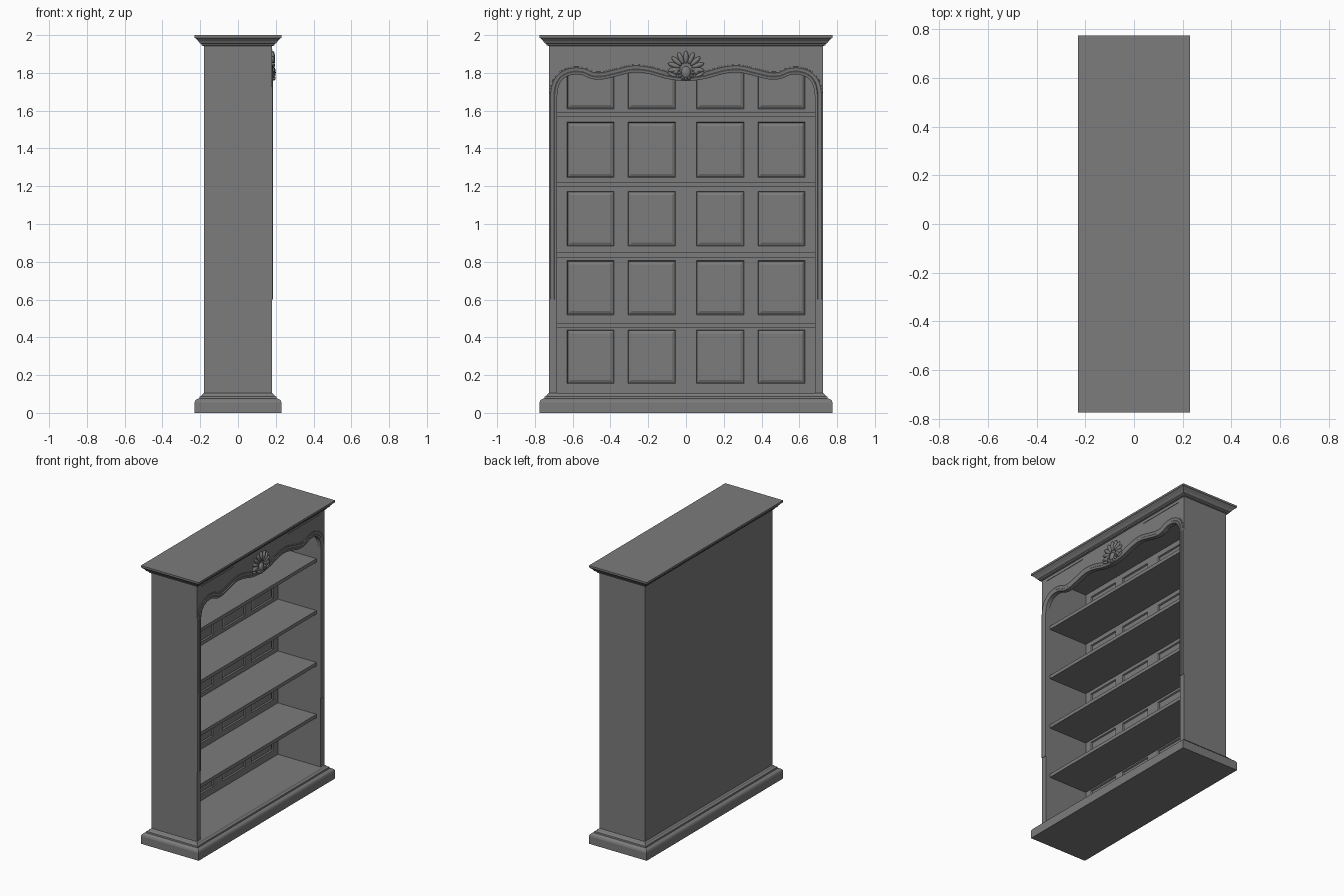
import bpy, bmesh, math
from mathutils import Vector, Matrix

cube = bpy.data.objects.get("Cube")
if cube:
    bpy.data.objects.remove(cube, do_unlink=True)

grey = bpy.data.materials.new("grey_wood")
grey.use_nodes = True
COLOUR = (0.2, 0.2, 0.2, 1)
grey.diffuse_color = COLOUR
grey.node_tree.nodes["Principled BSDF"].inputs["Base Color"].default_value = COLOUR

HALF_X, HALF_Y, INNER_Y = 0.18, 0.725, 0.682
BACK_X, FLOOR, CEILING = -0.16, 0.105, 1.945
PITCH = 0.373


def finish(name, bm, smooth=False):
    bmesh.ops.recalc_face_normals(bm, faces=bm.faces)
    mesh = bpy.data.meshes.new(name)
    bm.to_mesh(mesh)
    bm.free()
    mesh.materials.append(grey)
    obj = bpy.data.objects.new(name, mesh)
    bpy.context.collection.objects.link(obj)
    if smooth:
        bpy.ops.object.select_all(action="DESELECT")
        obj.select_set(True)
        bpy.context.view_layer.objects.active = obj
        bpy.ops.object.shade_smooth_by_angle(angle=math.radians(35))
    return obj


def box(name, low, high):
    bm = bmesh.new()
    low, high = Vector(low), Vector(high)
    bmesh.ops.create_cube(bm, size=1, matrix=Matrix.Translation((low + high) / 2)
                          @ Matrix.Diagonal((*(high - low), 1)))
    return finish(name, bm)


def stepped_block(name, profile):
    """Rectangular block whose four sides follow an (overhang, z) profile."""
    bm = bmesh.new()
    rings = []
    for d, z in profile:
        x, y = HALF_X + d, HALF_Y + d
        rings.append([bm.verts.new(p) for p in
                      ((x, y, z), (-x, y, z), (-x, -y, z), (x, -y, z))])
    for a, b in zip(rings, rings[1:]):
        for i in range(4):
            bm.faces.new((a[i], a[i - 1], b[i - 1], b[i]))
    bm.faces.new(rings[0])
    bm.faces.new(rings[-1])
    return finish(name, bm)


def smooth_path(points, steps=6):
    """Catmull-Rom curve through 2D points."""
    p = [Vector(q) for q in points]
    p = [p[0]] + p + [p[-1]]
    out = []
    for a, b, c, d in zip(p, p[1:], p[2:], p[3:]):
        for s in range(steps):
            t = s / steps
            out.append(0.5 * (2 * b + (c - a) * t + (2 * a - 5 * b + 4 * c - d) * t**2
                              + (3 * b - a - 3 * c + d) * t**3))
    return out + [p[-1]]


# Plinth and cornice
stepped_block("plinth", [(0.05, 0), (0.05, 0.055), (0.046, 0.066), (0.036, 0.074),
                         (0.025, 0.076), (0.023, 0.086), (0.012, 0.093),
                         (0.008, 0.1), (0, FLOOR)])
stepped_block("cornice", [(0, CEILING - 0.003), (0.012, CEILING), (0.014, 1.953),
                          (0.024, 1.958), (0.03, 1.968), (0.04, 1.978),
                          (0.046, 1.984), (0.05, 1.986), (0.05, 2)])

# Side walls and shelves
for side, s in (("left", 1), ("right", -1)):
    ys = sorted((s * INNER_Y, s * HALF_Y))
    box(side + "_wall", (-HALF_X, ys[0], 0.1), (HALF_X - 0.005, ys[1], CEILING))
    box(side + "_post", (0.15, ys[0], 0.1), (HALF_X, ys[1], CEILING))
for i in range(4):
    z = 0.45 + i * PITCH
    box(f"shelf_{i + 1}", (BACK_X, -INNER_Y, z), (0.147, INNER_Y, z + 0.025))
box("back_board", (-HALF_X, -INNER_Y, 0.1), (-0.172, INNER_Y, CEILING))

# Panelled inner back: a grid whose panel cells are sunk, with a raised field
bm = bmesh.new()
ys = [-INNER_Y, -0.63, -0.38, -0.308, -0.055, 0.055, 0.308, 0.38, 0.63, INNER_Y]
zs = [0.1]
for i in range(5):
    zs += [0.155 + i * PITCH * 0.975, 0.44 + i * PITCH * 0.982]
zs.append(CEILING)
grid = [[bm.verts.new((BACK_X, y, z)) for y in ys] for z in zs]
panels = []
for r in range(len(zs) - 1):
    for c in range(len(ys) - 1):
        f = bm.faces.new((grid[r][c], grid[r][c + 1], grid[r + 1][c + 1], grid[r + 1][c]))
        if r % 2 and c % 2:
            panels.append(f)
bmesh.ops.recalc_face_normals(bm, faces=bm.faces)
if panels[0].normal.x < 0:
    bmesh.ops.reverse_faces(bm, faces=bm.faces)
bmesh.ops.inset_individual(bm, faces=panels, thickness=0.006, depth=-0.009)
bmesh.ops.inset_individual(bm, faces=panels, thickness=0.022, depth=0.007)
finish("back_panelling", bm)

# Curved lower edge of the apron, from post to post
half = [(-INNER_Y, 1.68), (-0.672, 1.735), (-0.645, 1.772), (-0.6, 1.79), (-0.55, 1.788),
        (-0.5, 1.768), (-0.44, 1.766), (-0.36, 1.784), (-0.28, 1.802), (-0.2, 1.795),
        (-0.1, 1.768), (0, 1.757)]
edge = smooth_path(half + [(-y, z) for y, z in half[-2::-1]])

bm = bmesh.new()
outline = edge + [Vector((INNER_Y, CEILING)), Vector((-INNER_Y, CEILING))]
face = bm.faces.new([bm.verts.new((0.152, p.x, p.y)) for p in outline])
ext = bmesh.ops.extrude_face_region(bm, geom=[face])
bmesh.ops.translate(bm, vec=(HALF_X - 0.152, 0, 0),
                    verts=[v for v in ext["geom"] if isinstance(v, bmesh.types.BMVert)])
bmesh.ops.triangulate(bm, faces=[f for f in bm.faces if len(f.verts) > 4])
finish("apron", bm)

# Raised moulding following the apron edge and running down the posts
path = [Vector((-INNER_Y, 0.6))] + edge + [Vector((INNER_Y, 0.6))]
section = [(0, 0.178), (0, 0.183), (0.006, 0.186), (0.014, 0.186), (0.018, 0.182),
           (0.03, 0.182), (0.036, 0.185), (0.041, 0.183), (0.042, 0.178)]
bm = bmesh.new()
rows = []
for i, p in enumerate(path):
    t = (path[min(i + 1, len(path) - 1)] - path[max(i - 1, 0)]).normalized()
    n = Vector((-t.y, t.x))
    if p.y < 1.69:
        n = Vector((math.copysign(1, p.x), 0))
    rows.append([bm.verts.new((x, p.x + n.x * d, p.y + n.y * d)) for d, x in section])
for a, b in zip(rows, rows[1:]):
    for j in range(len(section) - 1):
        bm.faces.new((a[j], a[j + 1], b[j + 1], b[j]))
bm.faces.new(rows[0])
bm.faces.new(rows[-1])
finish("apron_moulding", bm, True)

# Small ledges on the frieze
for side, s in (("left", 1), ("right", -1)):
    a, b = sorted((s * 0.31, s * 0.67))
    box(side + "_frieze_bead", (0.175, a, 1.918), (0.183, b, 1.924))


# Carved shell: fanned ribs, boss, lower beads and side scrolls
def blob(bm, y, z, ry, rz, angle=0.0, depth=0.012):
    m = (Matrix.Translation((0.184, y, z)) @ Matrix.Rotation(angle, 4, "X")
         @ Matrix.Diagonal((depth, ry, rz, 1)))
    bmesh.ops.create_uvsphere(bm, u_segments=12, v_segments=8, radius=1, matrix=m)


bm = bmesh.new()
for i in range(-4, 5):
    a = i * math.radians(24)
    r = 0.064 + 0.004 * math.cos(a)
    blob(bm, -math.sin(a) * r, 1.822 + math.cos(a) * r * 0.9, 0.013, 0.034, a)
finish("shell_ribs", bm, True)

bm = bmesh.new()
blob(bm, 0, 1.802, 0.026, 0.034, 0, 0.016)
for i in range(-3, 4):
    a = i * math.radians(27)
    blob(bm, math.sin(a) * 0.036, 1.804 - math.cos(a) * 0.034, 0.009, 0.012, a, 0.015)
finish("shell_boss", bm, True)

for side, s in (("left", 1), ("right", -1)):
    bm = bmesh.new()
    blob(bm, s * 0.055, 1.808, 0.016, 0.016)
    blob(bm, s * 0.072, 1.79, 0.026, 0.009, s * 0.4, 0.009)
    finish(side + "_shell_scroll", bm, True)
